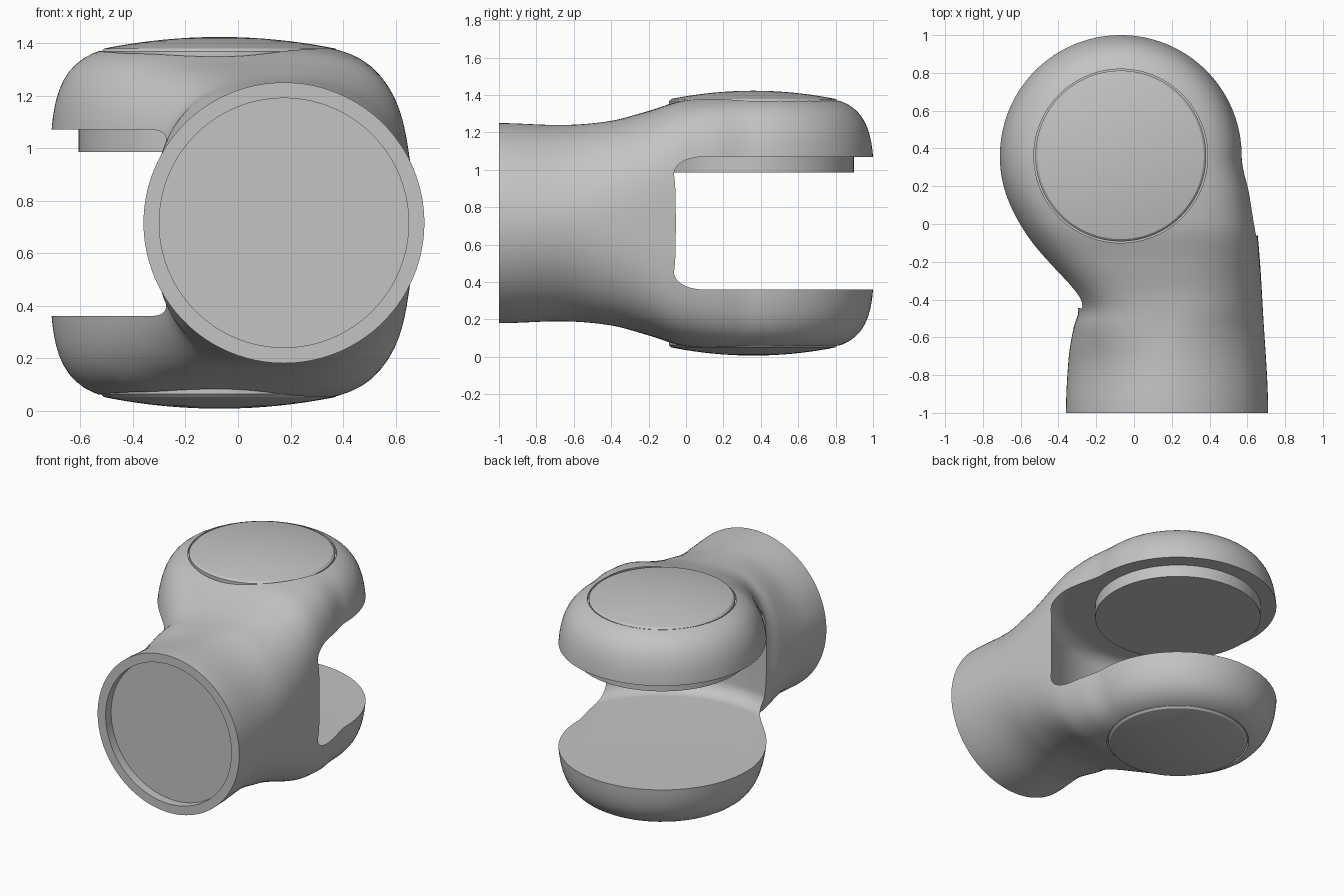
import bpy, bmesh
from math import sin, cos, pi, hypot

cube = bpy.data.objects.get("Cube")
if cube:
    bpy.data.objects.remove(cube, do_unlink=True)

# Joint axis, mid height and lobe size
CX, CY, MID = -0.07, 0.36, 0.715
R, H, N = 0.646, 0.685, 4.8
SIDES = 128

grey = bpy.data.materials.new("light_grey")
grey.use_nodes = True
colour = (0.55, 0.55, 0.55, 1)
grey.diffuse_color = colour
grey.node_tree.nodes["Principled BSDF"].inputs["Base Color"].default_value = colour


def make_object(name, bm):
    bmesh.ops.recalc_face_normals(bm, faces=bm.faces)
    mesh = bpy.data.meshes.new(name)
    bm.to_mesh(mesh)
    bm.free()
    mesh.materials.append(grey)
    obj = bpy.data.objects.new(name, mesh)
    bpy.context.collection.objects.link(obj)
    return obj


def loft(name, rings):
    """Skin a list of closed rings and cap both ends."""
    bm = bmesh.new()
    loops = [[bm.verts.new(p) for p in ring] for ring in rings]
    for a, b in zip(loops, loops[1:]):
        for i in range(len(a)):
            j = (i + 1) % len(a)
            bm.faces.new((a[i], a[j], b[j], b[i]))
    bm.faces.new(loops[0])
    bm.faces.new(loops[-1])
    return make_object(name, bm)


def turned(name, profile):
    """Turn a (radius, z) profile round the joint axis."""
    angles = [2 * pi * i / SIDES for i in range(SIDES)]
    return loft(name, [[(CX + r * cos(a), CY + r * sin(a), z) for a in angles]
                       for r, z in profile])


def curve_value(points, y):
    """Smooth curve through (y, value) points, level at both ends."""
    def slope(k):
        if k in (0, len(points) - 1):
            return 0
        (y0, v0), (y1, v1) = points[k - 1], points[k + 1]
        return (v1 - v0) / (y1 - y0)
    for k in range(len(points) - 1):
        (y0, v0), (y1, v1) = points[k], points[k + 1]
        if y <= y1 or k == len(points) - 2:
            w = y1 - y0
            t = min(1, (y - y0) / w)
            return (v0 * (1 + 2 * t) * (1 - t) ** 2 + v1 * t * t * (3 - 2 * t)
                    + w * t * (1 - t) * (slope(k) * (1 - t) - slope(k + 1) * t))


# Outline of the arm from the tube mouth to the joint axis
LEFT = [(-1, -0.36), (-0.7, -0.345), (-0.55, -0.32), (-0.45, -0.295), (-0.35, -0.345),
        (-0.12, -0.535), (0.04, -0.635), (0.2, -0.697), (CY, CX - R)]
RIGHT = [(-1, 0.71), (-0.5, 0.685), (-0.06, 0.655), (0.15, 0.62), (CY, CX + R)]
HEIGHT = [(-1, 0.535), (-0.65, 0.525), (-0.4, 0.547), (-0.2, 0.6), (0, 0.66), (CY, H)]

# Squareness of the section on each side of the arm
LEFT_POWER = [(-1, 2), (-0.7, 2.1), (-0.43, 3.3), (-0.1, 4.2), (CY, N)]
RIGHT_POWER = [(-1, 2), (-0.6, 2), (-0.3, 2.6), (0, 3.9), (CY, N)]


def arm_ring(y):
    a, b, h = (curve_value(c, y) for c in (LEFT, RIGHT, HEIGHT))
    ring = []
    for i in range(SIDES):
        c, s = cos(2 * pi * i / SIDES), sin(2 * pi * i / SIDES)
        n = curve_value(LEFT_POWER if c < 0 else RIGHT_POWER, y)
        r = (abs(2 * c / (b - a)) ** n + abs(s / h) ** n) ** (-1 / n)
        ring.append(((a + b) / 2 + r * c, y, MID + r * s))
    return ring


def lobe_ring(d):
    ring = []
    for i in range(SIDES):
        c, s = cos(2 * pi * i / SIDES), sin(2 * pi * i / SIDES)
        low, high = 0, 1.2
        for _ in range(30):
            r = (low + high) / 2
            inside = (hypot(r * c, d) / R) ** N + abs(r * s / H) ** N < 1
            low, high = (r, high) if inside else (low, r)
        ring.append((CX + low * c, CY + d, MID + low * s))
    return ring


STEPS = 60
rings = [arm_ring(-1 + (CY + 1) * i / STEPS) for i in range(STEPS + 1)]
rings += [lobe_ring(R * sin(pi / 2 * i / 36)) for i in range(1, 36)]
body = loft("forked_arm", rings)


def cut(target, cutter):
    mod = target.modifiers.new("cut", "BOOLEAN")
    mod.operation = "DIFFERENCE"
    mod.solver = "EXACT"
    mod.object = cutter
    bpy.context.view_layer.objects.active = target
    bpy.ops.object.modifier_apply(modifier=mod.name)
    bpy.data.objects.remove(cutter, do_unlink=True)


# Slot between the fork lobes, with rounded inner corners
GAP, SLOT_R, FILLET = 0.355, 0.835, 0.1
corner = [(SLOT_R - FILLET * (1 - cos(pi / 2 * i / 10)),
           GAP - FILLET * (1 - sin(pi / 2 * i / 10))) for i in range(11)]
slot = [(r, MID - h) for r, h in reversed(corner)] + [(r, MID + h) for r, h in corner]
cut(body, turned("slot_cutter", slot))

# Round seats for the end caps
for side in (-1, 1):
    cut(body, turned("seat_cutter", [(0.46, MID + side * 0.62), (0.46, MID + side * 0.9)]))

# Shallow recess in the tube mouth
mouth = [[(0.175 + 0.475 * cos(2 * pi * i / SIDES), y, MID + 0.475 * sin(2 * pi * i / SIDES))
          for i in range(SIDES)] for y in (-1.1, -0.94)]
cut(body, loft("mouth_cutter", mouth))

parts = [body]

# Domed end caps above and below
for name, side in (("upper_cap", 1), ("lower_cap", -1)):
    dome = [(0.44 * cos(pi / 2 * i / 12), 0.664 + 0.044 * sin(pi / 2 * i / 12) ** 2)
            for i in range(12)] + [(0.01, 0.708)]
    profile = [(0.452, 0.6), (0.452, 0.652)] + dome
    parts.append(turned(name, [(r, MID + side * h) for r, h in profile]))

# Bearing disc under the upper lobe
parts.append(turned("bearing_disc", [(0.537, 0.985), (0.537, 1.08)]))

bpy.ops.object.select_all(action="DESELECT")
for part in parts:
    part.select_set(True)
bpy.context.view_layer.objects.active = body
bpy.ops.object.shade_smooth_by_angle(angle=pi / 6)
